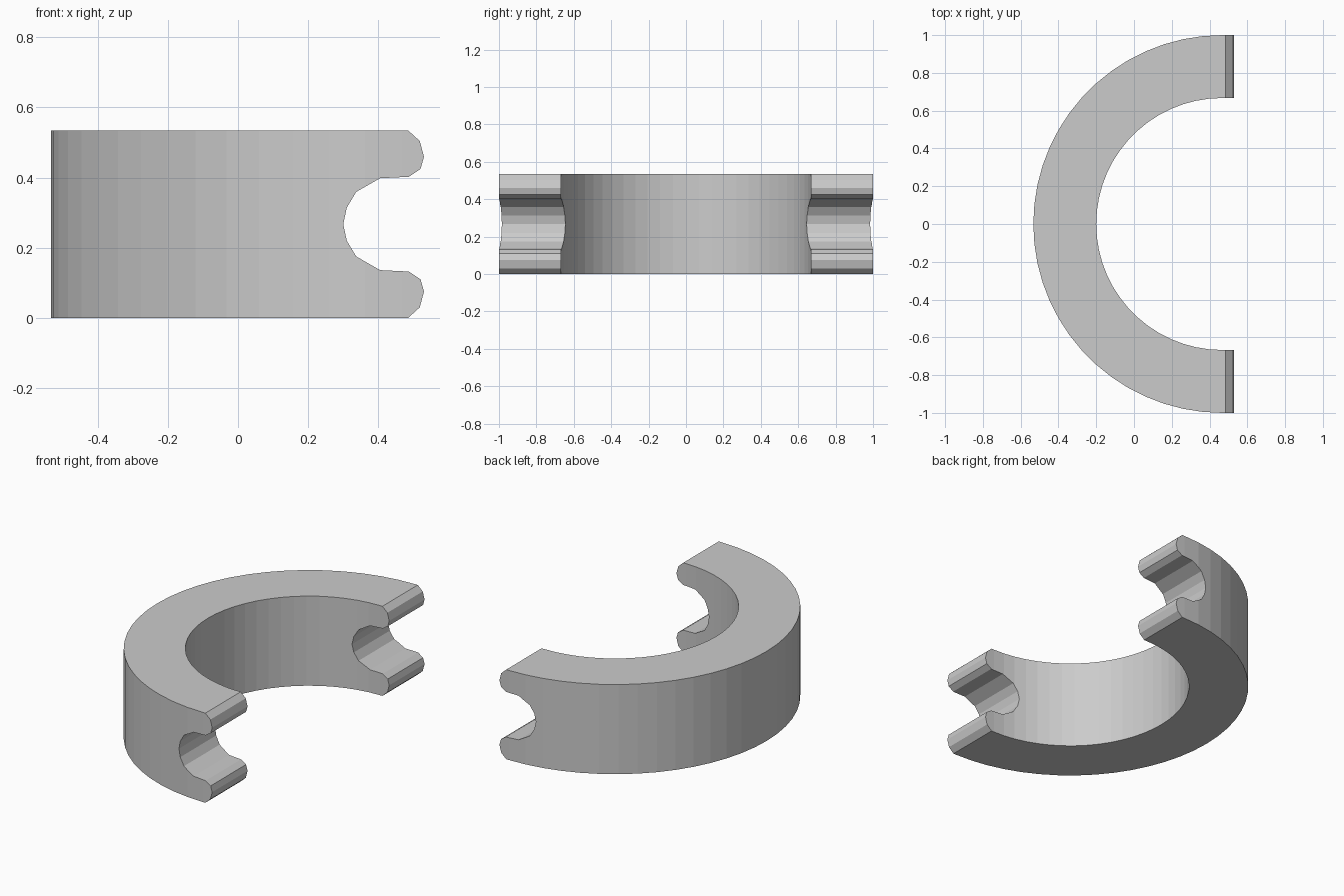
import bpy, bmesh, math

if "Cube" in bpy.data.objects:
    bpy.data.objects.remove(bpy.data.objects["Cube"])

HEIGHT = 0.534
CX, R_OUT, R_IN = 0.467, 1.0, 0.667
SEGMENTS = 30


def prism(name, points, direction):
    """Closed outline extruded along a direction into a solid."""
    bm = bmesh.new()
    face = bm.faces.new([bm.verts.new(p) for p in points])
    ext = bmesh.ops.extrude_face_region(bm, geom=[face])
    moved = [v for v in ext["geom"] if isinstance(v, bmesh.types.BMVert)]
    bmesh.ops.translate(bm, verts=moved, vec=direction)
    bmesh.ops.recalc_face_normals(bm, faces=bm.faces)
    mesh = bpy.data.meshes.new(name)
    bm.to_mesh(mesh)
    bm.free()
    obj = bpy.data.objects.new(name, mesh)
    bpy.context.collection.objects.link(obj)
    return obj


def half_circle(radius):
    angles = [math.pi / 2 + math.pi * i / SEGMENTS for i in range(SEGMENTS + 1)]
    return [(CX + radius * math.cos(a), radius * math.sin(a), 0) for a in angles]


# Half ring with short straight ends
outer, inner = half_circle(R_OUT), half_circle(R_IN)
outline = ([(0.6, R_OUT, 0)] + outer + [(0.6, -R_OUT, 0), (0.6, -R_IN, 0)]
           + inner[::-1] + [(0.6, R_IN, 0)])
ring = prism("half_ring", outline, (0, 0, HEIGHT))

# Side profile: rounded lips around a round notch, mirrored about mid height
lower = [(0.485, -0.1), (0.485, 0.0), (0.518, 0.03), (0.53, 0.075), (0.52, 0.11),
         (0.487, 0.132), (0.405, 0.136), (0.337, 0.175), (0.31, 0.22)]
side = lower + [(0.30, HEIGHT / 2)] + [(x, HEIGHT - z) for x, z in lower[::-1]]
side += [(-0.8, HEIGHT + 0.1), (-0.8, -0.1)]
cutter = prism("end_profile_cutter", [(x, -1.2, z) for x, z in side], (0, 2.4, 0))
cutter.hide_render = True

# Trim both ends to the profile
mod = ring.modifiers.new("trim_ends", "BOOLEAN")
mod.operation = "INTERSECT"
mod.solver = "EXACT"
mod.object = cutter
bpy.context.view_layer.objects.active = ring
ring.select_set(True)
bpy.ops.object.modifier_apply(modifier=mod.name)
bpy.data.objects.remove(cutter)
